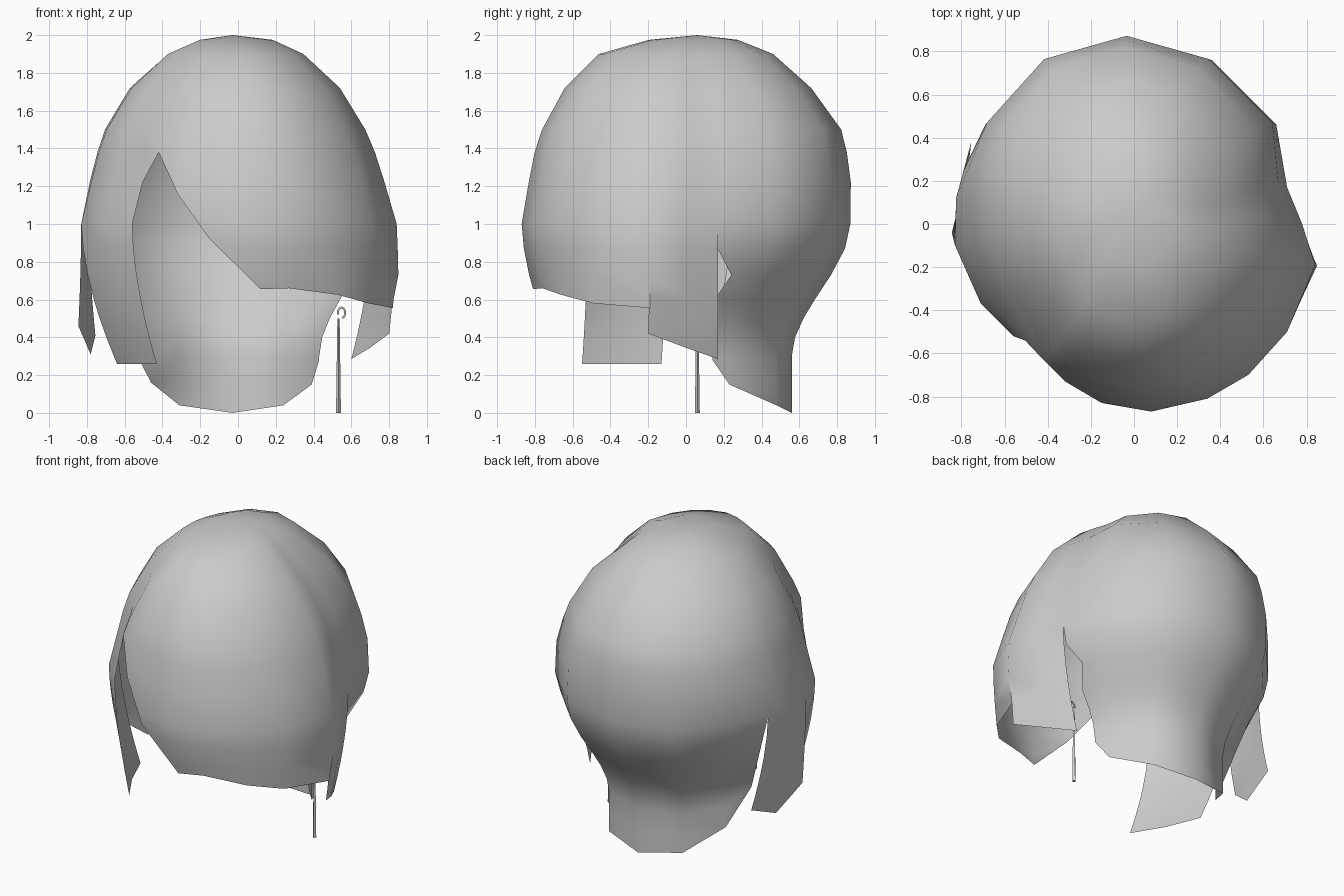
import bpy, bmesh, math
from mathutils import Vector

if "Cube" in bpy.data.objects:
    bpy.data.objects.remove(bpy.data.objects["Cube"])

grey = bpy.data.materials.new("hair grey")
grey.diffuse_color = (0.6, 0.6, 0.6, 1)
grey.use_nodes = True
grey.node_tree.nodes["Principled BSDF"].inputs["Base Color"].default_value = grey.diffuse_color

# height, x scale, y scale, x shift, y shift of each ring on the crown
RINGS = [(1.975, .23, .27, -.01, .04), (1.9, .43, .53, -.015, .0), (1.72, .66, .75, -.015, .01),
         (1.5, .82, .91, -.015, .03), (1.38, .875, .95, -.01, .025), (1.22, .93, .98, -.005, .02),
         (1.0, 1, 1, 0, 0)]
LOW = [.87, .73, .6, .5, .4, .3, .15, 0]
ROWS = [r[0] for r in RINGS] + LOW


def column(ox, oy, bx, by, bz, neck=False):
    """One strand of points from the crown to the hem."""
    hem, pts = Vector((bx, by, bz)), []
    for z, fx, fy, sx, sy in RINGS:
        if 1.2 < z < 1.8:                    # fuller at the back
            fx += .05 * max(0, min(1, oy / .4))
        pts.append(Vector((ox * fx + sx, oy * fy + sy, z)) if z > bz + .01 else hem)
    for z in LOW:
        if z <= bz + .01:
            pts.append(hem)
            continue
        t = ((1 - z) / (1 - bz)) ** 1.7
        if neck:
            u = min(1, (1 - z) / .7)
            t = u * u * (3 - 2 * u)
            if bz > .4:                      # short side strand of the nape
                t = (1 - z) / (1 - bz)
        pts.append(Vector((ox + (bx - ox) * t, oy + (by - oy) * t, z)))
    return pts


# outline x, y at the widest ring, then hem x, y, z
fringe = [(-.46, -.68, -.42, -.63, 1.38), (-.33, -.76, -.32, -.73, 1.16),
          (-.15, -.83, -.15, -.82, .92), (.08, -.87, .12, -.81, .655),
          (.34, -.81, .27, -.76, .66), (.53, -.7, .53, -.66, .625),
          (.71, -.5, .69, -.49, .58), (.84, -.19, .82, -.19, .555)]
right_flap = [(.84, -.19, .8, -.2, .42), (.78, .0, .7, 0, .345), (.71, .17, .6, .17, .285)]
nape = [(.71, .17, .43, .14, .28), (.66, .46, .39, .23, .15), (.36, .76, .24, .48, .04),
        (-.03, .87, -.03, .56, 0), (-.42, .76, -.31, .48, .04), (-.69, .46, -.46, .23, .16),
        (-.79, .25, -.61, .17, .45)]
left_flap = [(-.79, .25, -.755, .38, .41), (-.825, .12, -.78, .15, .31),
             (-.83, -.1, -.845, -.04, .46)]
left_lock = [(-.83, -.1, -.64, -.13, .26), (-.71, -.37, -.55, -.35, .26),
             (-.56, -.52, -.43, -.55, .26)]

cols = [(c, False) for c in fringe + right_flap]
cols += [(c, True) for c in nape]
cols += [(c, False) for c in left_flap + left_lock]

# hair shell, closed round the crown and split between the locks
bm = bmesh.new()
grid = []
for c, neck in cols:
    pts = column(*c, neck=neck)
    if c is nape[0]:                         # notch behind the right flap
        pts[ROWS.index(.73)].y += .08
    if c in (fringe[-1], right_flap[0]):     # cheek bulge
        pts[ROWS.index(.73)].x += .02
        pts[ROWS.index(.87)].x += .008
    if c is left_lock[-1]:                   # parting edge
        pts[ROWS.index(1.22)] = Vector((-.505, -.54, 1.22))
        pts[ROWS.index(1.38)] = Vector((-.47, -.52, 1.38))
    grid.append([bm.verts.new(p) for p in pts])
apex = bm.verts.new((-.03, .06, 2))
for i in range(len(cols)):
    j = (i + 1) % len(cols)
    if cols[i][0][:2] == cols[j][0][:2]:
        continue
    a, b = grid[i], grid[j]
    bm.faces.new((apex, a[0], b[0]))
    for k in range(len(ROWS) - 1):
        if j == 0 and ROWS[k + 1] < 1.2:     # parting stays open
            break
        bm.faces.new((a[k], a[k + 1], b[k + 1], b[k]))
bmesh.ops.remove_doubles(bm, verts=bm.verts, dist=.004)
bmesh.ops.delete(bm, geom=[v for v in bm.verts if not v.link_faces], context='VERTS')
for f in bm.faces:
    f.smooth = True
me = bpy.data.meshes.new("hair_shell")
bm.to_mesh(me)
bm.free()
me.materials.append(grey)
bpy.context.collection.objects.link(bpy.data.objects.new("hair_shell", me))


# earring hooks
def hook(name, x):
    cu = bpy.data.curves.new(name, 'CURVE')
    cu.dimensions = '3D'
    cu.bevel_depth = .006
    cu.bevel_resolution = 1
    sp = cu.splines.new('POLY')
    sp.points.add(8)
    for n, p in enumerate(sp.points):
        a = math.radians(200 - n * 35)
        p.co = (x + .02 * math.cos(a), .06, .53 + .028 * math.sin(a), 1)
    cu.materials.append(grey)
    bpy.context.collection.objects.link(bpy.data.objects.new(name, cu))


hook("right_earring_hook", .548)
hook("left_earring_hook", -.548)

# long tapered pendant hanging from the right hook
bpy.ops.mesh.primitive_cone_add(vertices=4, radius1=.013, radius2=.006, depth=.5,
                                location=(.532, .06, .25))
pendant = bpy.context.object
pendant.name = "earring_pendant"
pendant.data.materials.append(grey)
